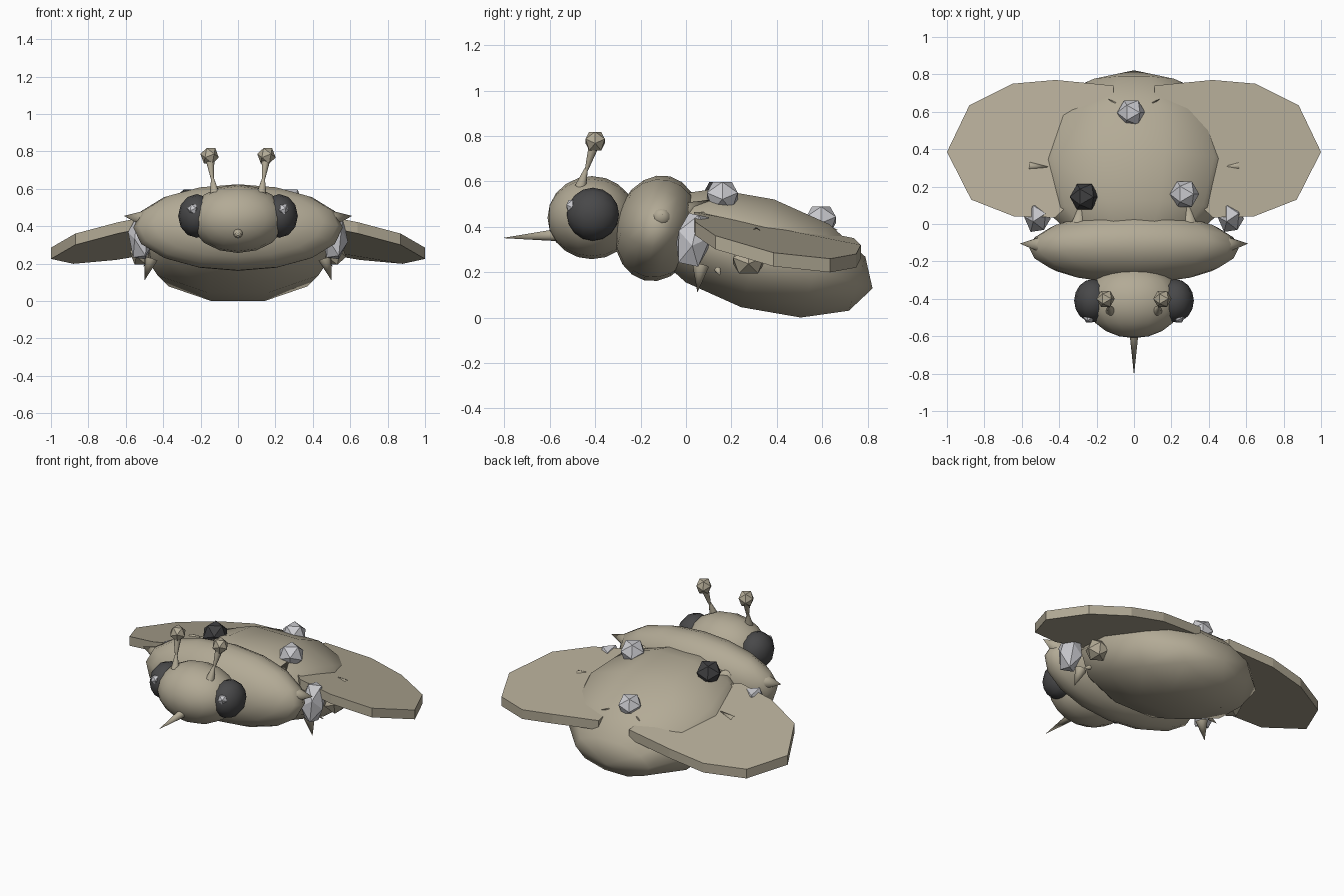
import bpy, bmesh, math
from mathutils import Matrix, Vector

if "Cube" in bpy.data.objects:
    bpy.data.objects.remove(bpy.data.objects["Cube"])


def material(name, rgb):
    m = bpy.data.materials.new(name)
    m.diffuse_color = (*rgb, 1)
    m.use_nodes = True
    m.node_tree.nodes["Principled BSDF"].inputs["Base Color"].default_value = m.diffuse_color
    return m


TAN = material("tan shell", (0.45, 0.405, 0.305))
EYE = material("dark eye", (0.065, 0.065, 0.067))
BLACK = material("black knob", (0.05, 0.05, 0.053))
SILVER = material("silver", (0.59, 0.59, 0.62))


def finish(bm, name, mat, smooth):
    bmesh.ops.recalc_face_normals(bm, faces=bm.faces)
    for f in bm.faces:
        f.smooth = smooth
    me = bpy.data.meshes.new(name)
    bm.to_mesh(me)
    bm.free()
    me.materials.append(mat)
    ob = bpy.data.objects.new(name, me)
    bpy.context.collection.objects.link(ob)
    return ob


def ellipsoid(name, mat, loc, radii, segs=16, rings=10, tilt=0.0, spin=0.0):
    """Smooth sphere whose poles lie along y, spun about y, then tilted about x."""
    bm = bmesh.new()
    bmesh.ops.create_uvsphere(bm, u_segments=segs, v_segments=rings, radius=1)
    mat4 = (Matrix.Translation(loc) @ Matrix.Rotation(math.radians(tilt), 4, 'X')
            @ Matrix.Diagonal((*radii, 1)) @ Matrix.Rotation(math.radians(90), 4, 'X')
            @ Matrix.Rotation(math.radians(spin), 4, 'Z'))
    bmesh.ops.transform(bm, matrix=mat4, verts=bm.verts)
    return finish(bm, name, mat, True)


def knob(name, mat, loc, radii, tilt=0.0):
    """Flat-faced icosahedron resting on a face."""
    bm = bmesh.new()
    bmesh.ops.create_icosphere(bm, subdivisions=1, radius=1)
    bm.normal_update()
    up = max(bm.faces, key=lambda f: f.normal.z).normal.copy()
    level = up.rotation_difference(Vector((0, 0, 1))).to_matrix().to_4x4()
    mat4 = (Matrix.Translation(loc) @ Matrix.Rotation(math.radians(tilt), 4, 'X')
            @ Matrix.Diagonal((*radii, 1)) @ level)
    bmesh.ops.transform(bm, matrix=mat4, verts=bm.verts)
    return finish(bm, name, mat, False)


def cone(name, mat, a, b, r1, r2=0.0, segs=10):
    """Cone from point a to point b."""
    a, b = Vector(a), Vector(b)
    d = b - a
    bm = bmesh.new()
    bmesh.ops.create_cone(bm, cap_ends=False, segments=segs, radius1=r1, radius2=r2, depth=d.length)
    mat4 = Matrix.Translation((a + b) / 2) @ d.to_track_quat('Z', 'Y').to_matrix().to_4x4()
    bmesh.ops.transform(bm, matrix=mat4, verts=bm.verts)
    return finish(bm, name, mat, True)


def wing(name, s):
    """Drooping flat plate on a sloping plane, sinking into the body at its rear inner corner."""
    outline = [(0.11, 0.74), (0.42, 0.77), (0.65, 0.75), (0.88, 0.635), (1.0, 0.385),
               (0.87, 0.13), (0.64, 0.04), (0.42, 0.035), (0.2, 0.25), (0.11, 0.55)]
    bm = bmesh.new()
    top = []
    for x, y in outline:
        z = 0.42 - 0.19 * (x - 0.65) - 0.197 * (y - 0.04)
        if x < 0.15:
            z -= 0.035
        top.append(bm.verts.new((s * x, y, z)))
    face = bm.faces.new(top)
    ext = bmesh.ops.extrude_face_region(bm, geom=[face])
    low = [v for v in ext["geom"] if isinstance(v, bmesh.types.BMVert)]
    bmesh.ops.translate(bm, verts=low, vec=(0, 0, -0.06))
    return finish(bm, name, TAN, False)


# Body
ellipsoid("abdomen", TAN, (0, 0.315, 0.283), (0.53, 0.53, 0.261), 10, 6, -17, 18)
ellipsoid("thorax", TAN, (0, -0.128, 0.393), (0.56, 0.185, 0.236), 16, 10, -14)
ellipsoid("head", TAN, (0, -0.415, 0.44), (0.255, 0.195, 0.183))
cone("mouth_spike", TAN, (0, -0.54, 0.365), (0, -0.81, 0.35), 0.03)

# Knobs on the back
knob("back_knob_dark", BLACK, (-0.265, 0.145, 0.535), (0.08, 0.08, 0.078))
knob("back_knob_light", SILVER, (0.27, 0.16, 0.535), (0.08, 0.08, 0.078))
knob("rear_knob", SILVER, (-0.015, 0.595, 0.43), (0.077, 0.077, 0.073))

for s, side in ((-1, "left"), (1, "right")):
    # Head details
    ellipsoid("eye_" + side, EYE, (s * 0.22, -0.41, 0.455), (0.1, 0.115, 0.117), 12, 8)
    knob("eye_glint_" + side, SILVER, (s * 0.24, -0.50, 0.49), (0.032, 0.032, 0.034))
    cone("antenna_base_" + side, TAN, (s * 0.125, -0.465, 0.575), (s * 0.136, -0.44, 0.655), 0.026, 0.008)
    cone("antenna_stalk_" + side, TAN, (s * 0.136, -0.44, 0.645), (s * 0.15, -0.405, 0.76), 0.007, 0.024)
    knob("antenna_knob_" + side, TAN, (s * 0.152, -0.40, 0.777), (0.05, 0.05, 0.052))

    # Thorax spikes
    cone("shoulder_spike_" + side, TAN, (s * 0.49, -0.11, 0.44), (s * 0.61, -0.105, 0.455), 0.047)
    cone("back_spike_" + side, TAN, (s * 0.30, -0.03, 0.455), (s * 0.285, 0.12, 0.52), 0.05)

    # Flank lumps and spikes
    knob("flank_knob_" + side, SILVER, (s * 0.517, 0.033, 0.342), (0.072, 0.084, 0.14), -12)
    knob("flank_lump_" + side, TAN, (s * 0.51, 0.275, 0.25), (0.07, 0.08, 0.07))
    cone("flank_spike_" + side, TAN, (s * 0.465, 0.065, 0.225), (s * 0.50, 0.05, 0.11), 0.036)
    cone("flank_thorn_" + side, TAN, (s * 0.46, 0.14, 0.21), (s * 0.51, 0.15, 0.185), 0.015)

    # Wing with its thorn, and a thorn at its root
    wing("wing_" + side, s)
    cone("wing_thorn_" + side, TAN, (s * 0.555, 0.31, 0.37), (s * 0.455, 0.305, 0.40), 0.022)
    cone("root_thorn_" + side, TAN, (s * 0.03, 0.60, 0.40), (s * 0.14, 0.67, 0.385), 0.02)
